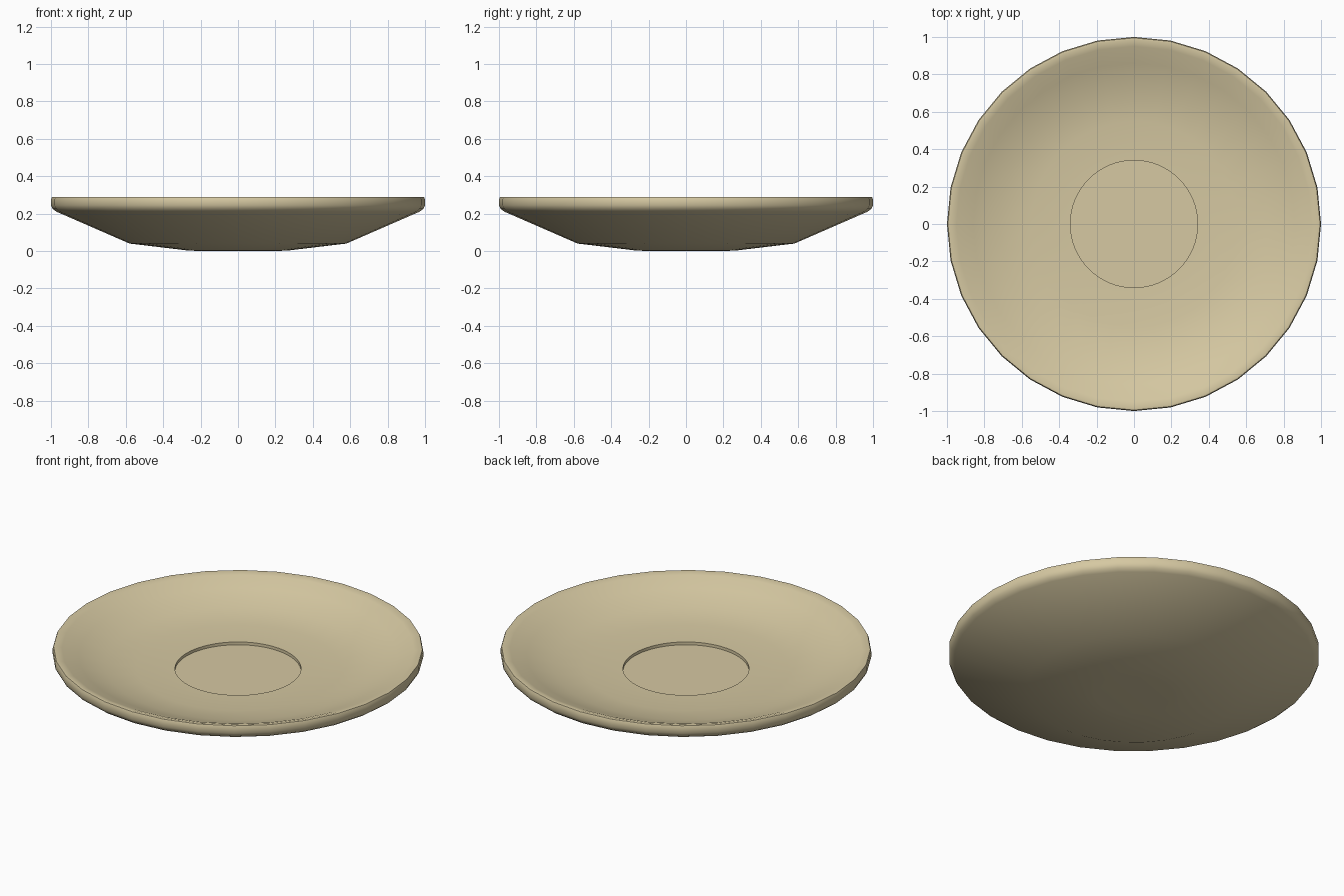
import bpy, bmesh
from math import cos, sin, tau, radians

if "Cube" in bpy.data.objects:
    bpy.data.objects.remove(bpy.data.objects["Cube"])

# Lathe profile: (radius, height, sides), from the well floor outward and underneath
profile = [
    (0.34, 0.148, 64), (0.34, 0.165, 64),                    # recessed cup well
    (0.55, 0.170, 32), (0.72, 0.193, 32), (0.86, 0.243, 32),  # dished top
    (0.95, 0.280, 32), (0.985, 0.290, 32),
    (0.995, 0.288, 32), (1.0, 0.275, 32), (1.0, 0.245, 32),   # rounded rim
    (0.99, 0.225, 32), (0.97, 0.210, 32),
    (0.58, 0.040, 32), (0.27, 0.003, 32), (0.20, 0.0, 32),    # underside
]


def ring(bm, r, z, n):
    return [bm.verts.new((r * cos(tau * i / n), r * sin(tau * i / n), z)) for i in range(n)]


def bridge(bm, a, b):
    # a may have a whole multiple of b's sides
    step = len(a) // len(b)
    for i in range(len(b)):
        near = [a[(i * step + k) % len(a)] for k in range(step + 1)]
        bm.faces.new(near + [b[(i + 1) % len(b)], b[i]])


bm = bmesh.new()
rings = [ring(bm, *p) for p in profile]
for a, b in zip(rings, rings[1:]):
    bridge(bm, a, b)

# Well floor and underside caps
bm.faces.new(rings[0])
bm.faces.new(rings[-1])
bmesh.ops.recalc_face_normals(bm, faces=bm.faces)

mesh = bpy.data.meshes.new("saucer")
bm.to_mesh(mesh)
bm.free()
saucer = bpy.data.objects.new("saucer", mesh)
bpy.context.collection.objects.link(saucer)

# Cream ceramic
mat = bpy.data.materials.new("cream_ceramic")
mat.diffuse_color = (0.67, 0.58, 0.36, 1)
mat.use_nodes = True
mat.node_tree.nodes["Principled BSDF"].inputs["Base Color"].default_value = mat.diffuse_color
mesh.materials.append(mat)

bpy.context.view_layer.objects.active = saucer
saucer.select_set(True)
bpy.ops.object.shade_smooth_by_angle(angle=radians(40))
